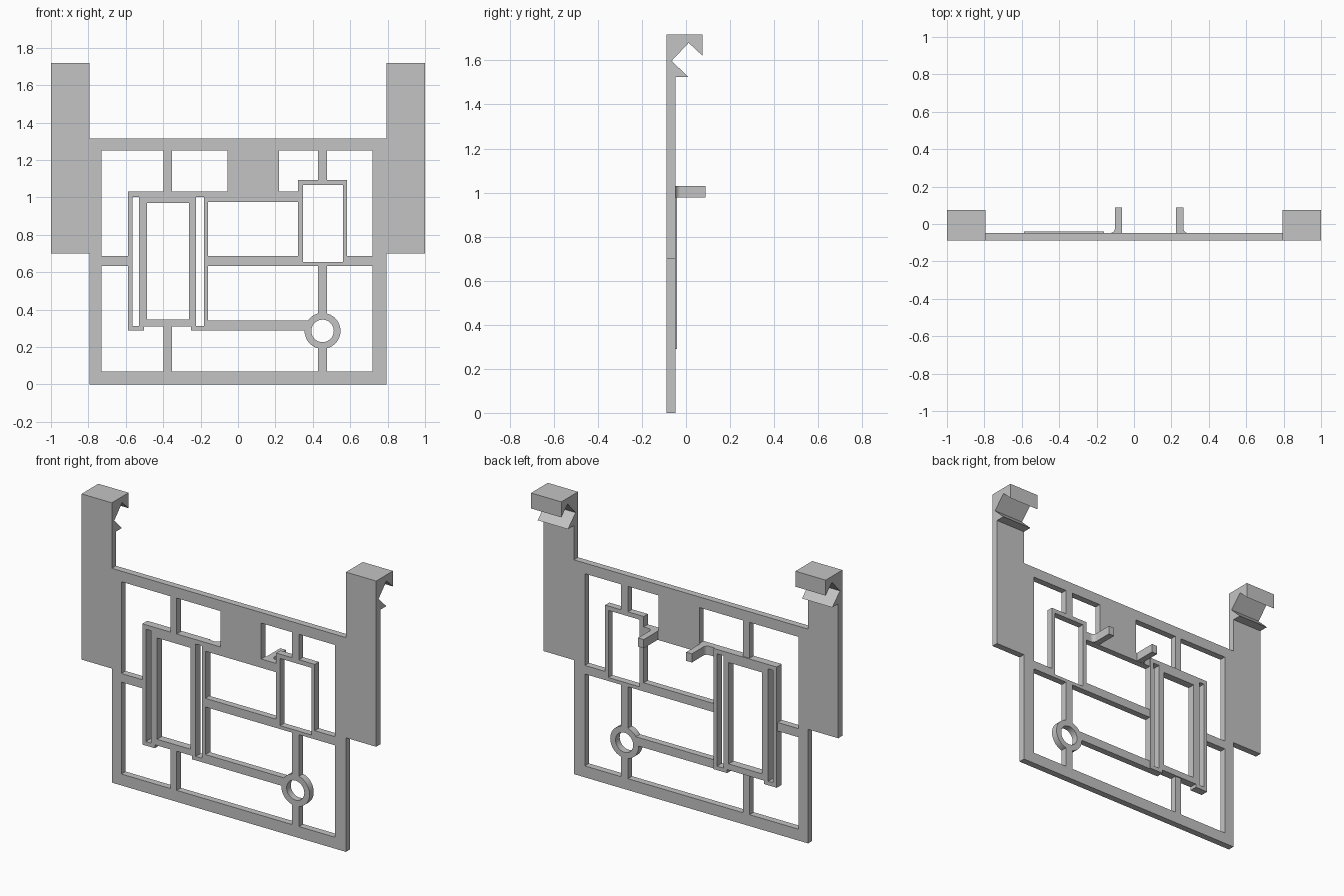
import bpy
import bmesh
from math import sin, cos, asin, acos, pi
from mathutils import Matrix

cube = bpy.data.objects.get("Cube")
if cube:
    bpy.data.objects.remove(cube, do_unlink=True)

grey = bpy.data.materials.new("plain grey")
grey.use_nodes = True
grey.diffuse_color = (0.55, 0.55, 0.55, 1)
grey.node_tree.nodes["Principled BSDF"].inputs["Base Color"].default_value = (0.55, 0.55, 0.55, 1)

# Columns: where the profile's first axis, second axis and depth go
AXES = {
    "x": Matrix(((0, 0, 1), (1, 0, 0), (0, 1, 0))),
    "y": Matrix(((1, 0, 0), (0, 0, 1), (0, 1, 0))),
    "z": Matrix.Identity(3),
}


def prism(name, loops, axis, lo, hi):
    """Extrude an outline (first loop) with holes (other loops) along an axis."""
    curve = bpy.data.curves.new(name + " outline", "CURVE")
    curve.dimensions = "2D"
    curve.fill_mode = "BOTH"
    curve.extrude = (hi - lo) / 2
    for loop in loops:
        spline = curve.splines.new("POLY")
        spline.points.add(len(loop) - 1)
        for point, (a, b) in zip(spline.points, loop):
            point.co = (a, b, 0, 1)
        spline.use_cyclic_u = True
    helper = bpy.data.objects.new(name + " helper", curve)
    bpy.context.collection.objects.link(helper)
    bpy.context.view_layer.update()
    mesh = bpy.data.meshes.new_from_object(
        helper.evaluated_get(bpy.context.evaluated_depsgraph_get()))
    bpy.data.objects.remove(helper, do_unlink=True)
    bpy.data.curves.remove(curve)

    bm = bmesh.new()
    bm.from_mesh(mesh)
    bmesh.ops.remove_doubles(bm, verts=bm.verts, dist=1e-5)
    bmesh.ops.translate(bm, verts=bm.verts, vec=(0, 0, (lo + hi) / 2))
    bmesh.ops.transform(bm, matrix=AXES[axis].to_4x4(), verts=bm.verts)
    bmesh.ops.recalc_face_normals(bm, faces=bm.faces)
    bm.to_mesh(mesh)
    bm.free()
    mesh.name = name
    mesh.materials.clear()
    mesh.materials.append(grey)
    obj = bpy.data.objects.new(name, mesh)
    bpy.context.collection.objects.link(obj)
    bpy.ops.object.select_all(action="DESELECT")
    obj.select_set(True)
    bpy.context.view_layer.objects.active = obj
    bpy.ops.object.shade_smooth_by_angle(angle=pi / 6)
    return obj


def rect(x0, x1, z0, z1):
    return [(x0, z0), (x1, z0), (x1, z1), (x0, z1)]


def arc(cx, cz, r, a0, a1, n=16):
    return [(cx + r * cos(a0 + (a1 - a0) * i / n),
             cz + r * sin(a0 + (a1 - a0) * i / n)) for i in range(n + 1)]


FRONT, BACK, RIM = -0.0885, -0.048, -0.04
L, R, BOTTOM, TOP = -0.73, 0.72, 0.07, 1.25      # inside of the outer frame
BAR_LO, BAR_HI = 0.634, 0.687                    # middle crossbar
P0, P1 = -0.398, -0.354                          # left posts
Q0, Q1 = 0.428, 0.476                            # right posts
BX0, BX1, BZ0, BZ1 = -0.588, -0.16, 0.289, 1.03  # tall box
NX0, NX1, NZ = -0.503, -0.251, 0.31              # notch under the tall box
SX0, SX1, SZ = 0.321, 0.583, 1.094               # small box
RX, RZ, RR = 0.452, 0.286, 0.096                 # ring
LOW_HI = 0.342                                   # top of the low crossbar

# Angles at which bars meet the ring
post = acos((Q1 - RX) / RR)
bar_top = pi - asin((LOW_HI - RZ) / RR)
bar_low = pi - asin((BZ0 - RZ) / RR)

box_holes = [
    rect(-0.564, -0.53, 0.313, 1.003),
    rect(-0.487, -0.262, 0.348, 0.97),
    rect(-0.225, -0.182, 0.313, 1.003),
]
openings = [
    # upper row
    [(L, BAR_HI), (BX0, BAR_HI), (BX0, BZ1), (P0, BZ1), (P0, TOP), (L, TOP)],
    rect(P1, -0.057, BZ1, TOP),
    [(0.219, BZ1), (SX0, BZ1), (SX0, SZ), (Q0, SZ), (Q0, TOP), (0.219, TOP)],
    [(Q1, SZ), (SX1, SZ), (SX1, BAR_HI), (R, BAR_HI), (R, TOP), (Q1, TOP)],
    # middle row
    rect(BX1, SX0, BAR_HI, 0.976),
    rect(0.348, 0.561, 0.655, 1.067),
    # around the ring
    [(BX1, BAR_LO), (BX1, LOW_HI)] + arc(RX, RZ, RR, bar_top, pi - post)
    + [(Q0, BAR_LO)],
    [(Q1, BOTTOM)] + arc(RX, RZ, RR, -post, post)
    + [(Q1, BAR_LO), (R, BAR_LO), (R, BOTTOM)],
    arc(RX, RZ, 0.06, 0, 2 * pi * 47 / 48, 47),
    # lower row
    [(L, BOTTOM), (P0, BOTTOM), (P0, NZ), (NX0, NZ), (NX0, BZ0),
     (BX0, BZ0), (BX0, BAR_LO), (L, BAR_LO)],
    [(P1, BOTTOM), (Q0, BOTTOM)] + arc(RX, RZ, RR, pi + post, bar_low)
    + [(NX1, BZ0), (NX1, NZ), (P1, NZ)],
]
prism("frame_plate", [rect(-0.795, 0.795, 0, 1.315)] + openings + box_holes,
      "y", FRONT, BACK)

# Thin raised rim on the back of the tall box
rim = [(BX0, BZ0), (NX0, BZ0), (NX0, NZ), (NX1, NZ), (NX1, BZ0),
       (BX1, BZ0), (BX1, BZ1), (BX0, BZ1)]
prism("tall_box_rim", [rim] + box_holes, "y", BACK, RIM)

# Side arms with hooked tops
hook = [(FRONT, 0.7), (BACK, 0.7), (BACK, 1.525), (0.01, 1.525),
        (-0.065, 1.598), (0.012, 1.68), (0.074, 1.622), (0.074, 1.717),
        (FRONT, 1.717)]
prism("left_arm", [hook], "x", 0.795, 1.0)
prism("right_arm", [hook], "x", -1.0, -0.795)

# Rear prongs with a fillet on their outer sides
for name, side in (("left_prong", 1), ("right_prong", -1)):
    outline = [(0.144, BACK), (0.144, 0.0885), (0.183, 0.0885)]
    outline += arc(0.208, BACK + 0.025, 0.025, pi, 1.5 * pi, 8)
    prism(name, [[(0.081 + side * x, y) for x, y in outline]],
          "z", 0.977, BZ1)
